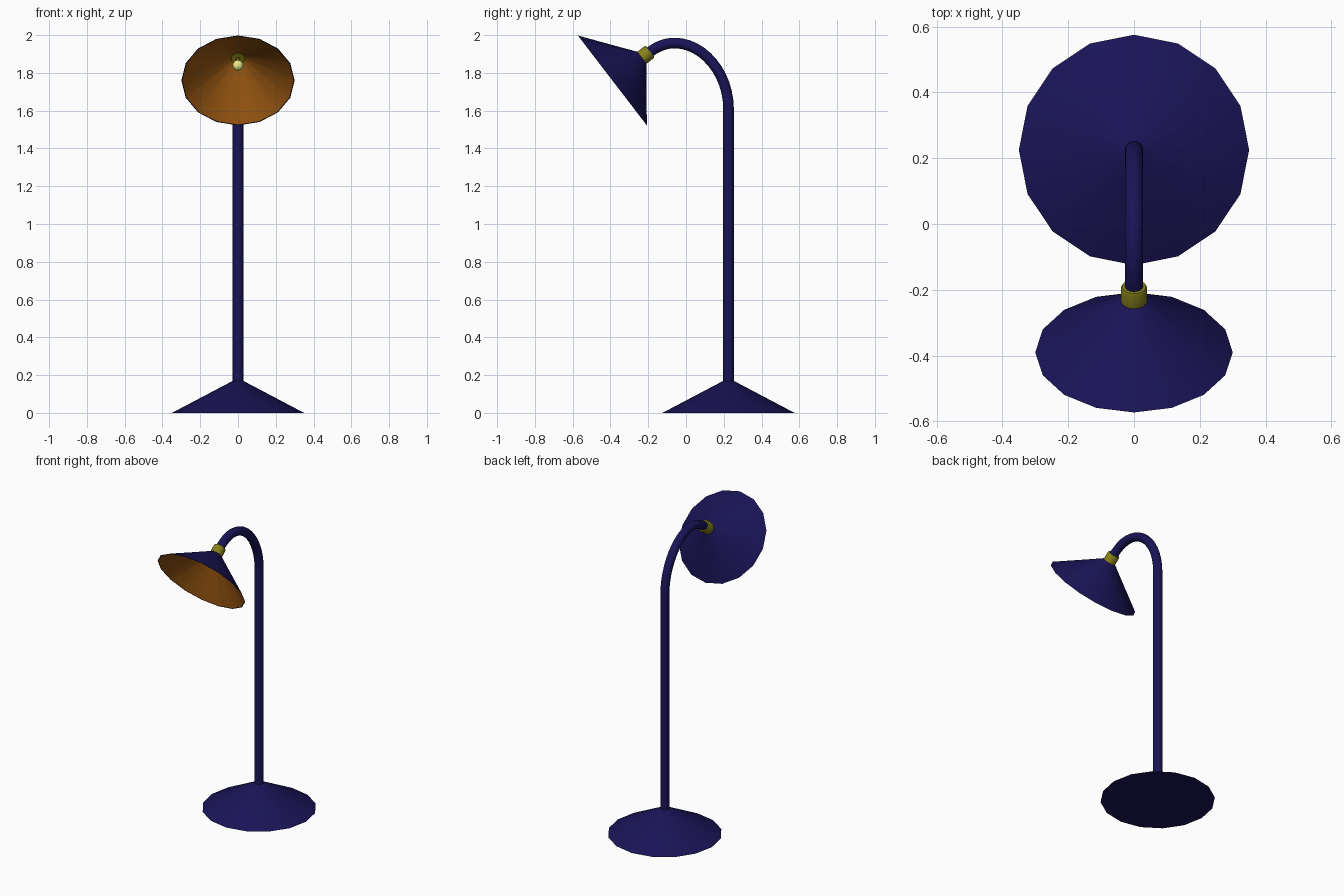
import bpy, bmesh, math
from mathutils import Vector

if "Cube" in bpy.data.objects:
    bpy.data.objects.remove(bpy.data.objects["Cube"])

SIDES = 16
TILT = -math.radians(52.5)             # lamp head axis leans back
HEAD = Vector((0, -0.39, 1.76))        # centre of the shade opening
BASE_Y = 0.225


def material(name, rgb):
    m = bpy.data.materials.new(name)
    m.diffuse_color = (*rgb, 1)
    m.use_nodes = True
    m.node_tree.nodes["Principled BSDF"].inputs["Base Color"].default_value = m.diffuse_color
    return m


navy = material("navy", (0.010, 0.007, 0.095))
brass = material("brass", (0.24, 0.22, 0.01))
orange = material("orange", (0.33, 0.10, 0.006))
glow = material("glow", (0.85, 0.85, 0.25))


def lathe(name, profile, mat, loc, tilt=0.0, sides=SIDES):
    """Spin (radius, height) points around local z; points run upward on the outside."""
    bm = bmesh.new()
    rings = [[bm.verts.new((r * math.cos(math.tau * j / sides),
                            r * math.sin(math.tau * j / sides), h))
              for j in range(sides)] for r, h in profile]
    for a, b in zip(rings, rings[1:]):
        for j in range(sides):
            k = (j + 1) % sides
            bm.faces.new((a[j], a[k], b[k], b[j]))
    bmesh.ops.remove_doubles(bm, verts=bm.verts, dist=1e-5)
    mesh = bpy.data.meshes.new(name)
    bm.to_mesh(mesh)
    bm.free()
    return finish(bpy.data.objects.new(name, mesh), mat, loc, tilt)


def finish(obj, mat, loc=(0, 0, 0), tilt=0.0):
    bpy.context.collection.objects.link(obj)
    obj.location = loc
    obj.rotation_euler = (tilt, 0, 0)
    obj.data.materials.append(mat)
    if obj.type == 'MESH':
        bpy.ops.object.select_all(action='DESELECT')
        obj.select_set(True)
        bpy.context.view_layer.objects.active = obj
        bpy.ops.object.shade_smooth_by_angle(angle=math.radians(35))
    return obj


# conical foot
lathe("base", [(0, 0), (0.35, 0), (0.027, 0.17), (0, 0.175)], navy, (0, BASE_Y, 0))

# straight stem
lathe("pole", [(0, 0.15), (0.028, 0.15), (0.028, 1.62), (0, 1.62)], navy, (0, BASE_Y, 0))

# curved neck: bezier tube from the stem into the collar
curve = bpy.data.curves.new("neck", 'CURVE')
curve.dimensions = '3D'
curve.bevel_depth = 0.028
curve.bevel_resolution = 6
curve.resolution_u = 12
curve.use_fill_caps = True
spline = curve.splines.new('BEZIER')
path = [  # (y, z), left handle, right handle
    ((0.225, 1.61), (0.225, 1.56), (0.225, 1.80)),
    ((-0.06, 1.958), (0.09, 1.958), (-0.115, 1.958)),
    ((-0.195, 1.908), (-0.160, 1.935), (-0.23, 1.88)),
]
spline.bezier_points.add(len(path) - 1)
for p, (co, left, right) in zip(spline.bezier_points, path):
    p.handle_left_type = p.handle_right_type = 'FREE'
    p.co, p.handle_left, p.handle_right = [(0, *v) for v in (co, left, right)]
finish(bpy.data.objects.new("neck", curve), navy)

# lamp head, all on one tilted axis
lathe("shade", [(0.296, 0), (0.30, 0), (0.165, 0.102), (0.03, 0.205), (0, 0.205)],
      navy, HEAD, TILT)
lathe("shade_lining", [(0, 0.196), (0.028, 0.196), (0.296, 0)], orange, HEAD, TILT)
lathe("collar", [(0, 0.188), (0.036, 0.188), (0.04, 0.193), (0.04, 0.245),
                 (0.036, 0.252), (0, 0.252)], brass, HEAD, TILT)
lathe("bulb_stem", [(0, 0.14), (0.011, 0.14), (0.011, 0.197), (0, 0.197)],
      orange, HEAD, TILT, 8)
bulb = [(0.029 * math.sin(math.pi * i / 8), 0.131 - 0.029 * math.cos(math.pi * i / 8))
        for i in range(9)]
lathe("bulb", bulb, glow, HEAD, TILT)
